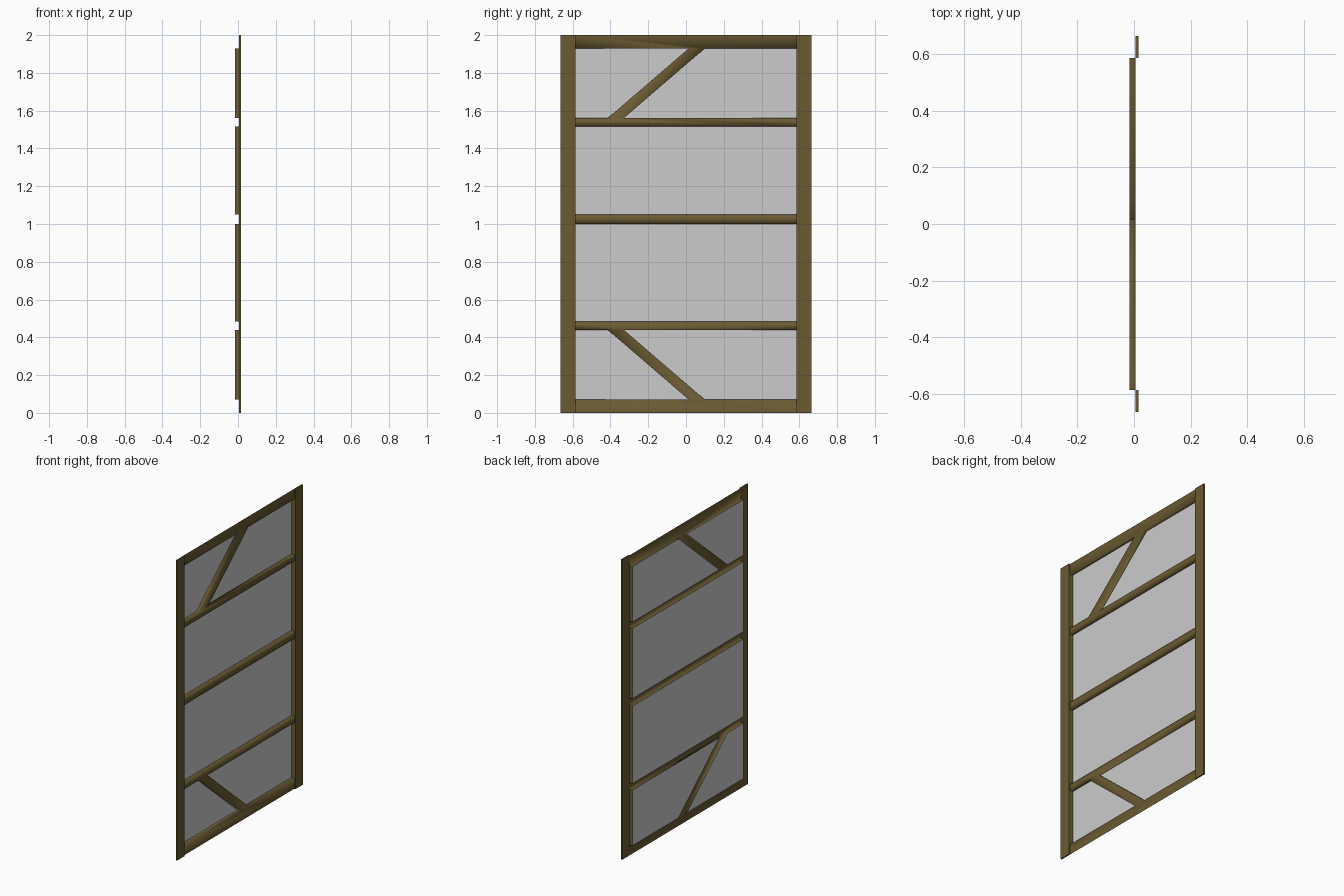
import bpy, bmesh

if "Cube" in bpy.data.objects:
    bpy.data.objects.remove(bpy.data.objects["Cube"])

X_FRONT, X_SHEET, X_BACK = 0.015, 0.006, -0.015
W, H = 0.664, 2.0          # outer half width, height
Y = 0.585                  # inner half width
Z0, Z1, Z2 = 0.07, 0.44, 0.483

brown = bpy.data.materials.new("brown_frame")
brown.diffuse_color = (0.144, 0.104, 0.032, 1)
brown.use_nodes = True
brown.node_tree.nodes["Principled BSDF"].inputs["Base Color"].default_value = brown.diffuse_color


def make(name, faces, mat=None, smooth=False):
    """Build one object from lists of points, welding shared corners."""
    bm = bmesh.new()
    for f in faces:
        bm.faces.new([bm.verts.new(p) for p in f])
    bmesh.ops.remove_doubles(bm, verts=bm.verts, dist=0.0005)
    for f in bm.faces:
        f.smooth = smooth
    me = bpy.data.meshes.new(name)
    bm.to_mesh(me)
    bm.free()
    ob = bpy.data.objects.new(name, me)
    bpy.context.collection.objects.link(ob)
    if mat:
        me.materials.append(mat)
    return ob


def flip(poly):
    """Mirror a (y, z) outline top to bottom, keeping its winding."""
    return [(y, H - z) for y, z in reversed(poly)]


def flat(poly, x):
    return [(x, y, z) for y, z in poly]


def rect(z0, z1):
    return [(-Y, z0), (Y, z0), (Y, z1), (-Y, z1)]


# Corners of the diagonal brace
a, b, c, d = (0.015, Z0), (0.10, Z0), (-0.33, Z1), (-0.415, Z1)

# Recessed window openings
low = [[(-Y, Z0), a, d, (-Y, Z1)], [b, (Y, Z0), (Y, Z1), c]]
openings = low + [flip(p) for p in low] + [rect(Z2, 1.0), rect(1.05, H - Z2)]

# Front faces of rails and braces
edge = [(-Y, 0), (Y, 0), (Y, Z0), b, a, (-Y, Z0)]
rail = [(-Y, Z1), d, c, (Y, Z1), (Y, Z2), (-Y, Z2)]
brace = [a, b, c, d]
fronts = [edge, rail, brace]
fronts += [flip(p) for p in fronts] + [rect(1.0, 1.05)]

# Lips running from the front sheet back to the panes
rail_lips, stile_lips = [], []
for p in openings:
    for q, r in zip(p, p[1:] + p[:1]):
        lip = [(X_SHEET, *q), (X_SHEET, *r), (X_BACK, *r), (X_BACK, *q)]
        (stile_lips if q[0] == r[0] else rail_lips).append(lip)

make("rails_and_braces", [flat(p, X_SHEET) for p in fronts] + rail_lips, brown, True)
make("stile_lips", stile_lips, brown)
make("panes", [flat(p, X_BACK) for p in openings])

# Side stiles
for side, name in ((-1, "left_stile"), (1, "right_stile")):
    bpy.ops.mesh.primitive_cube_add(
        size=1, location=((X_FRONT + X_SHEET) / 2, side * (W + Y) / 2, H / 2))
    ob = bpy.context.object
    ob.name = name
    ob.scale = (X_FRONT - X_SHEET, W - Y, H)
    ob.data.materials.append(brown)
